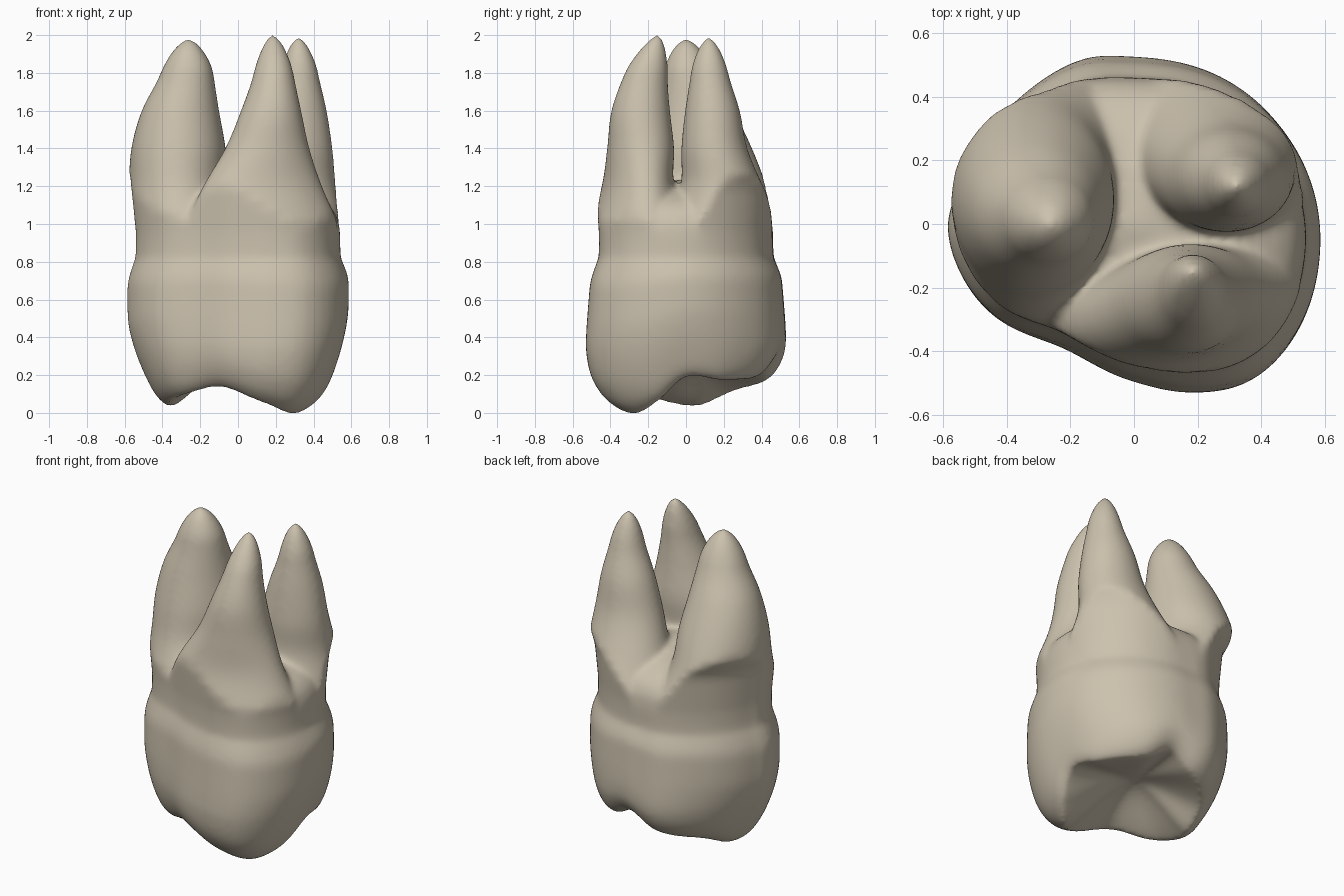
import bpy, bmesh, math

if "Cube" in bpy.data.objects:
    bpy.data.objects.remove(bpy.data.objects["Cube"])

SEG = 72


def interp(table, x):
    """Smooth interpolation through rows whose first item is the key."""
    i = 0
    while i < len(table) - 2 and x > table[i + 1][0]:
        i += 1
    a, b = table[i], table[i + 1]
    p, n = table[max(i - 1, 0)], table[min(i + 2, len(table) - 1)]
    h = b[0] - a[0]
    t = min(max((x - a[0]) / h, 0), 1)
    out = []
    for k in range(1, len(a)):
        ma = (b[k] - p[k]) / (b[0] - p[0]) * h
        mb = (n[k] - a[k]) / (n[0] - a[0]) * h
        out.append((2*t**3 - 3*t*t + 1) * a[k] + (t**3 - 2*t*t + t) * ma
                   + (3*t*t - 2*t**3) * b[k] + (t**3 - t*t) * mb)
    return out


def cyclic(rows):
    """Repeat angle rows one turn either side."""
    rows = sorted(rows)
    return [(r[0] + o, *r[1:]) for o in (-360, 0, 360) for r in rows]


def loft(bm, rings, first, last):
    """Skin a stack of rings, closing both ends to a point."""
    vr = [[bm.verts.new(c) for c in ring] for ring in rings]
    for a, b in zip(vr, vr[1:]):
        for i in range(SEG):
            j = (i + 1) % SEG
            bm.faces.new((a[i], a[j], b[j], b[i]))
    f, l = bm.verts.new(first), bm.verts.new(last)
    for i in range(SEG):
        j = (i + 1) % SEG
        bm.faces.new((f, vr[0][j], vr[0][i]))
        bm.faces.new((l, vr[-1][i], vr[-1][j]))


# Crown outline seen from above
outline = [(-.585, 0), (-.54, -.17), (-.45, -.29), (-.22, -.40), (0, -.50), (.17, -.535),
           (.35, -.51), (.48, -.40), (.585, -.08), (.48, .29), (.36, .42), (0, .535),
           (-.15, .53), (-.38, .39), (-.55, .12)]
radius = cyclic([(math.degrees(math.atan2(y, x)), math.hypot(x, y)) for x, y in outline])

# Biting edge: angle, height, distance from centre as share of the outline
crest = cyclic([(-43, -.01, .64), (-70, .05, .70), (-105, .135, .76), (-140, .095, .72),
                (172, .03, .62), (140, .11, .70), (100, .175, .78), (80, .26, .80),
                (60, .19, .80), (25, .17, .80), (0, .19, .80), (-20, .06, .72)])

# Crown flank: share of height, bulge at the sides, bulge at front and back
flank = [(0, 0, 0), (.04, .2, .33), (.1, .37, .6), (.2, .56, .85), (.33, .76, .97),
         (.47, .92, 1), (.6, 1, 1), (1, 1, 1)]
DEPTH = .93  # front-to-back narrowing of the trunk

bm = bmesh.new()
angles = [-180 + 360 * i / SEG for i in range(SEG)]
base = []
for a in angles:
    r = interp(radius, a)[0]
    z, s = interp(crest, a)
    base.append((math.cos(math.radians(a)) * r, math.sin(math.radians(a)) * r, z, s,
                 math.sin(math.radians(a)) ** 2))

rings = []
# Chewing surface sinking towards the middle
PIT = .27
for i in range(1, 10):
    f = i / 10
    k = .5 * f ** 1.7 + .5 * f * f * (3 - 2 * f)
    rings.append([(x * s * f, y * s * f, PIT + (z - PIT) * k) for x, y, z, s, _ in base])
# Crown sides, pinched in at the neck
for i in range(25):
    t = (i / 24) ** 1.2
    g_side, g_front = interp(flank, t)
    pinch = 1 - .07 * max(0, (t - .82) / .18) ** 1.3
    ring = []
    for x, y, z, s, w in base:
        m = (s + (1 - s) * (g_side + (g_front - g_side) * w)) * pinch
        h = z + (.82 - z) * t
        ring.append((x * m, y * m * (1 - (1 - DEPTH) * max(0, (h - .35) / .47)), h))
    rings.append(ring)
# Trunk above the crown, domed between the roots
for i in range(1, 13):
    t = i / 13
    s = .925 * (1 - t ** 4.5) ** .8
    rings.append([(b[0] * s, b[1] * s * DEPTH, .84 + .4 * t) for b in base])
loft(bm, rings, (0, 0, PIT), (0, 0, 1.24))


def root(turn, rows):
    """Tapering root; rows hold height, centre x, centre y, half width, half depth."""
    ca, sa = math.cos(math.radians(turn)), math.sin(math.radians(turn))
    top = rows[-1]
    rings = []
    for i in range(34):
        z = .8 + (top[0] - .8) * (1 - (1 - i / 34) ** 1.6)
        cx, cy, hx, hy = interp(rows, z)
        # Rounded tip
        tip = (1 - max(0, (z - 1.8) / (top[0] - 1.8)) ** 1.7) ** .6
        # The base never leaves the trunk outline
        limit = .925 + .17 * max(0, z - .95) + .8 * max(0, z - 1.2)
        ring = []
        for a in angles:
            u = hx * tip * math.cos(math.radians(a))
            v = hy * tip * math.sin(math.radians(a))
            x, y = cx + u * ca - v * sa, cy + u * sa + v * ca
            edge = interp(radius, math.degrees(math.atan2(y / DEPTH, x)))[0]
            m = min(1, limit * edge / max(math.hypot(x, y / DEPTH), .01))
            ring.append((x * m, y * m, z))
        rings.append(ring)
    loft(bm, rings, (rows[0][1], rows[0][2], .78), (top[1], top[2], top[0] + .005))


# Front root
root(12, [(1.0, .13, -.25, .41, .25), (1.2, .13, -.255, .32, .183), (1.4, .155, -.24, .225, .175),
          (1.6, .175, -.24, .16, .155), (1.8, .188, -.21, .105, .115), (2.005, .185, -.15, .08, .08)])
# Back root
root(0, [(1.0, .25, .2, .32, .32), (1.2, .27, .19, .25, .22), (1.4, .295, .15, .205, .175),
         (1.6, .31, .14, .16, .145), (1.8, .325, .125, .1, .1), (1.99, .32, .12, .08, .08)])
# Side root
root(0, [(1.0, -.27, .09, .33, .42), (1.2, -.315, .09, .265, .34), (1.4, -.315, .07, .25, .28),
         (1.6, -.305, .045, .205, .21), (1.8, -.27, .015, .14, .135), (1.98, -.262, 0, .11, .11)])

bmesh.ops.recalc_face_normals(bm, faces=bm.faces)
mesh = bpy.data.meshes.new("molar_tooth")
bm.to_mesh(mesh)
bm.free()
tooth = bpy.data.objects.new("molar_tooth", mesh)
bpy.context.collection.objects.link(tooth)

enamel = bpy.data.materials.new("ivory_enamel")
enamel.diffuse_color = (.60, .535, .42, 1)
enamel.use_nodes = True
enamel.node_tree.nodes["Principled BSDF"].inputs["Base Color"].default_value = enamel.diffuse_color
mesh.materials.append(enamel)

# Fuse crown and roots, then soften the joints
remesh = tooth.modifiers.new("fuse", 'REMESH')
remesh.mode = 'VOXEL'
remesh.voxel_size = .014
remesh.use_smooth_shade = True
smooth = tooth.modifiers.new("soften", 'SMOOTH')
smooth.factor = .5
smooth.iterations = 16
